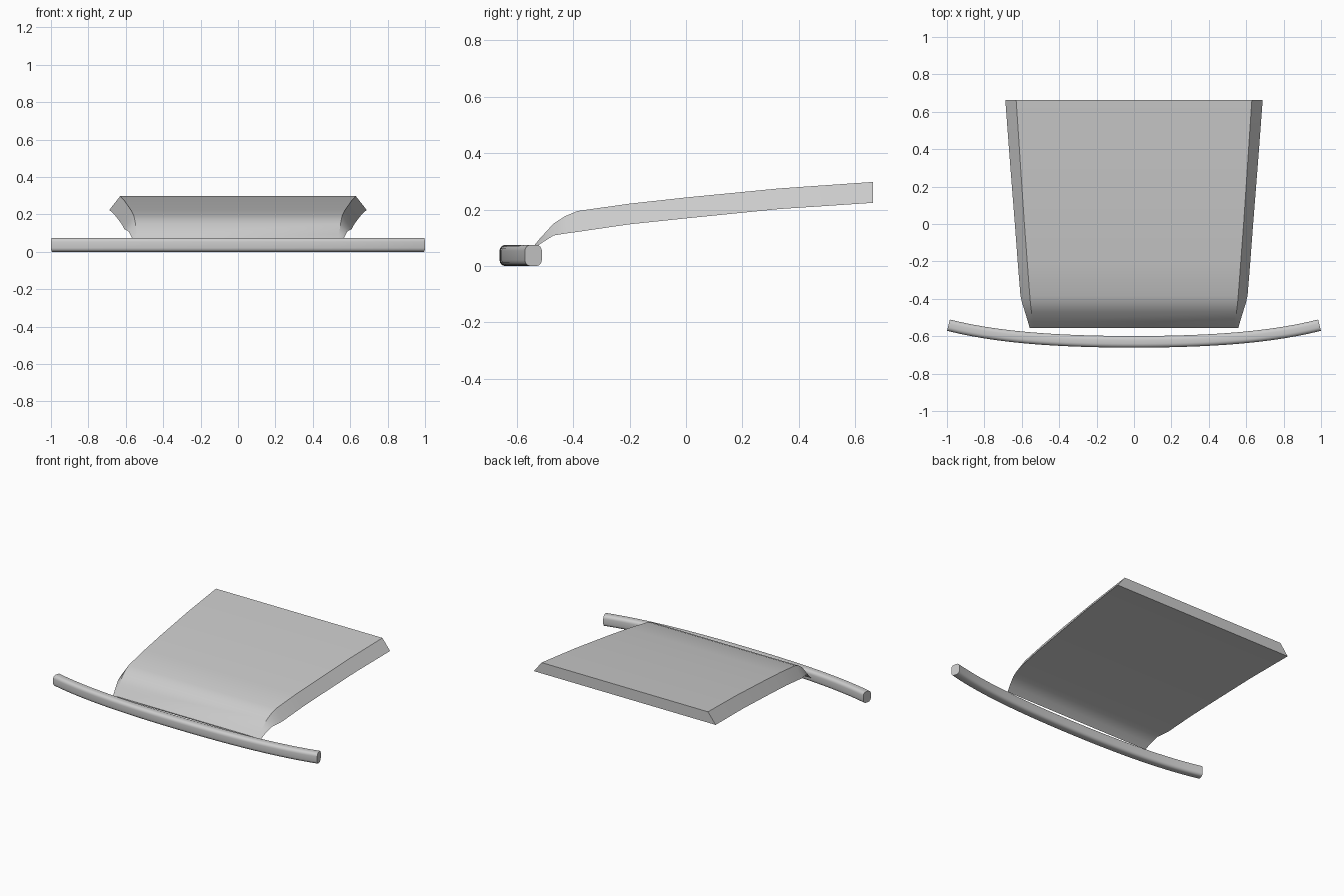
import bpy, bmesh, math
from mathutils import Vector

if "Cube" in bpy.data.objects:
    bpy.data.objects.remove(bpy.data.objects["Cube"])


def loft(name, rings, angle):
    """Skin a list of closed rings and cap both ends."""
    bm = bmesh.new()
    loops = [[bm.verts.new(p) for p in ring] for ring in rings]
    n = len(loops[0])
    for a, b in zip(loops, loops[1:]):
        for i in range(n):
            j = (i + 1) % n
            bm.faces.new((a[i], a[j], b[j], b[i]))
    bm.faces.new(loops[0])
    bm.faces.new(loops[-1])
    bmesh.ops.recalc_face_normals(bm, faces=bm.faces)
    mesh = bpy.data.meshes.new(name)
    bm.to_mesh(mesh)
    bm.free()
    obj = bpy.data.objects.new(name, mesh)
    bpy.context.collection.objects.link(obj)
    bpy.ops.object.select_all(action='DESELECT')
    obj.select_set(True)
    bpy.context.view_layer.objects.active = obj
    bpy.ops.object.shade_smooth_by_angle(angle=math.radians(angle))
    return obj


# sloping panel: y, top z, top half width, bottom z, bottom half width
stations = [
    (-0.555, 0.052, 0.535, 0.045, 0.558),
    (-0.520, 0.095, 0.540, 0.076, 0.568),
    (-0.470, 0.150, 0.548, 0.108, 0.583),
    (-0.430, 0.176, 0.553, 0.115, 0.596),
    (-0.385, 0.195, 0.557, 0.121, 0.607),
    (-0.200, 0.221, 0.571, 0.148, 0.622),
    (0.000, 0.243, 0.586, 0.169, 0.637),
    (0.330, 0.275, 0.608, 0.202, 0.663),
    (0.662, 0.298, 0.630, 0.224, 0.688),
]
loft("sloping_panel",
     [[(-xt, y, zt), (xt, y, zt), (xb, y, zb), (-xb, y, zb)]
      for y, zt, xt, zb, xb in stations], 25)

# bowed front bar: rounded rectangle section swept along a shallow arc
half_w, half_h, radius, centre_z = 0.031, 0.0375, 0.021, 0.0375
section = []
for k, (sx, sz) in enumerate([(1, 1), (-1, 1), (-1, -1), (1, -1)]):
    for s in range(5):
        a = math.radians(90 * k + 22.5 * s)
        section.append((sx * (half_w - radius) + radius * math.cos(a),
                        sz * (half_h - radius) + radius * math.sin(a)))

rings = []
steps = 32
for i in range(steps + 1):
    x = -0.992 + 1.984 * i / steps
    y = -0.630 + 0.091 * (0.6 * x ** 2 + 0.4 * x ** 4)
    slope = 0.091 * (1.2 * x + 1.6 * x ** 3)
    normal = Vector((-slope, 1, 0)).normalized()
    centre = Vector((x, y, centre_z))
    rings.append([centre + normal * u + Vector((0, 0, v)) for u, v in section])
loft("front_bar", rings, 35)
